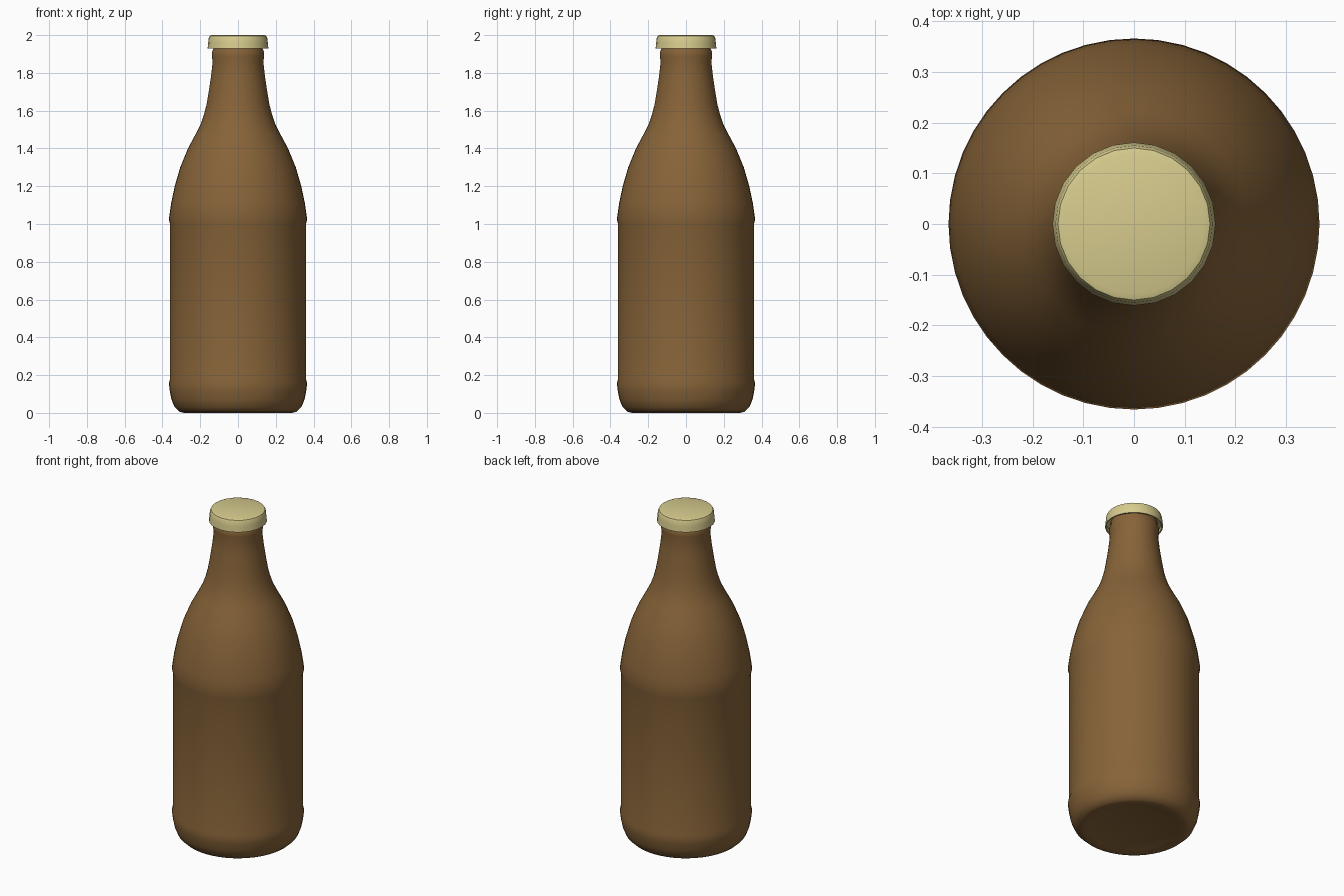
import bpy, bmesh, math

if "Cube" in bpy.data.objects:
    bpy.data.objects.remove(bpy.data.objects["Cube"])


def material(name, color):
    m = bpy.data.materials.new(name)
    m.diffuse_color = (*color, 1)
    m.use_nodes = True
    m.node_tree.nodes["Principled BSDF"].inputs["Base Color"].default_value = m.diffuse_color
    return m


def lathe(name, profile, sides, mat, angle):
    """Spin (radius, height) points around z; radius 0 makes a pole."""
    bm = bmesh.new()
    rings = []
    for r, z in profile:
        if r == 0:
            rings.append([bm.verts.new((0, 0, z))] * sides)
        else:
            rings.append([bm.verts.new((r * math.cos(2 * math.pi * i / sides),
                                        r * math.sin(2 * math.pi * i / sides), z))
                          for i in range(sides)])
    for a, b in zip(rings, rings[1:]):
        for i in range(sides):
            j = (i + 1) % sides
            bm.faces.new(dict.fromkeys((a[i], a[j], b[j], b[i])))
    bmesh.ops.recalc_face_normals(bm, faces=bm.faces)
    mesh = bpy.data.meshes.new(name)
    bm.to_mesh(mesh)
    bm.free()
    mesh.materials.append(mat)
    ob = bpy.data.objects.new(name, mesh)
    bpy.context.collection.objects.link(ob)
    bpy.ops.object.select_all(action='DESELECT')
    ob.select_set(True)
    bpy.context.view_layer.objects.active = ob
    bpy.ops.object.shade_smooth_by_angle(angle=math.radians(angle))
    return ob


glass = material("brown_glass", (0.24, 0.125, 0.04))
metal = material("pale_gold", (0.68, 0.60, 0.27))

# Bottle: shallow hollow base, recessed label band, shoulder, neck, lip
lathe("bottle", [
    (0, 0.03), (0.15, 0.025), (0.25, 0.008), (0.285, 0.0), (0.31, 0.006),
    (0.335, 0.03), (0.352, 0.07), (0.361, 0.115), (0.366, 0.155),
    (0.361, 0.175), (0.361, 1.005), (0.366, 1.025),
    (0.354, 1.11), (0.335, 1.20), (0.306, 1.30), (0.265, 1.40),
    (0.222, 1.48), (0.197, 1.53), (0.18, 1.58), (0.167, 1.63),
    (0.155, 1.70), (0.143, 1.78), (0.134, 1.86), (0.139, 1.89),
    (0.138, 1.91), (0.130, 1.93), (0.128, 1.98), (0, 1.98),
], 48, glass, 50)

# Crown cap: flared skirt, rounded top edge, open underside
lathe("cap", [
    (0.130, 1.95), (0.150, 1.945), (0.153, 1.928), (0.161, 1.928),
    (0.158, 1.96), (0.155, 1.985), (0.150, 1.996), (0.138, 2.0), (0, 2.0),
], 24, metal, 40)
